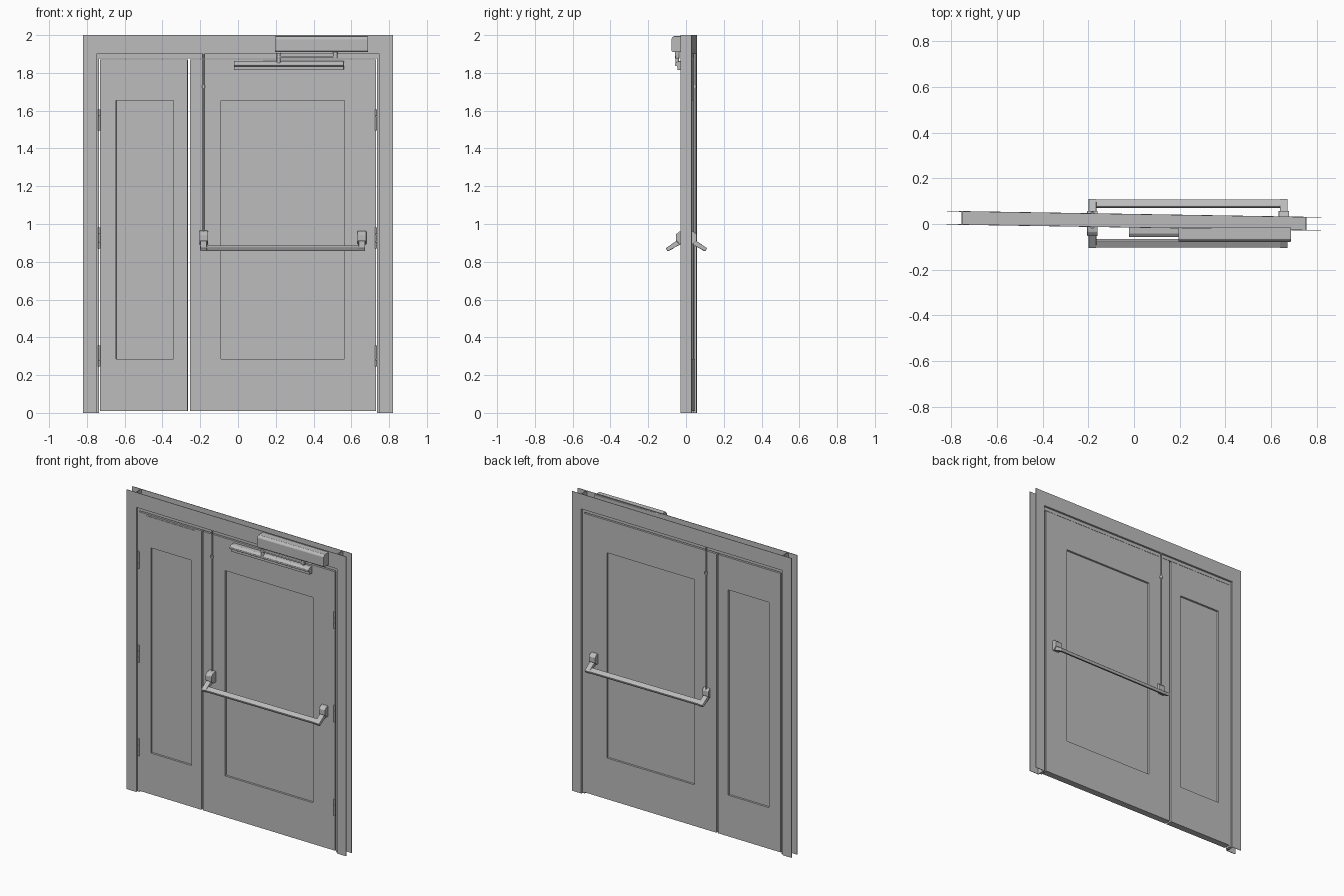
import bpy, bmesh, math
from mathutils import Matrix, Vector

if "Cube" in bpy.data.objects:
    bpy.data.objects.remove(bpy.data.objects["Cube"])

grey = bpy.data.materials.new("painted_grey_metal")
grey.diffuse_color = (0.5, 0.5, 0.5, 1)
grey.use_nodes = True
grey.node_tree.nodes["Principled BSDF"].inputs["Base Color"].default_value = grey.diffuse_color

# The frame and leaves sit about one degree out of square to the axes
SKEW = Matrix.Translation((0, 0.014, 0)) @ Matrix.Rotation(-0.0165, 4, 'Z')


def finish(name, bm, skew=False, bevel=0):
    bmesh.ops.recalc_face_normals(bm, faces=bm.faces)
    if skew:
        bm.transform(SKEW)
    me = bpy.data.meshes.new(name)
    bm.to_mesh(me)
    bm.free()
    me.materials.append(grey)
    ob = bpy.data.objects.new(name, me)
    bpy.context.collection.objects.link(ob)
    if bevel:
        mod = ob.modifiers.new("soft_edges", 'BEVEL')
        mod.width = bevel
        mod.segments = 2
    return ob


def add_box(bm, x, y, z):
    size = Matrix.Diagonal((x[1] - x[0], y[1] - y[0], z[1] - z[0], 1))
    mid = Vector((sum(x) / 2, sum(y) / 2, sum(z) / 2))
    return bmesh.ops.create_cube(bm, size=1, matrix=Matrix.Translation(mid) @ size)


def box(name, x, y, z, skew=True, bevel=0):
    bm = bmesh.new()
    add_box(bm, x, y, z)
    return finish(name, bm, skew, bevel)


def prism(name, profile, x, bevel=0):
    """Extrude a (y, z) profile along x."""
    bm = bmesh.new()
    face = bm.faces.new([bm.verts.new((x[0], y, z)) for y, z in profile])
    ext = bmesh.ops.extrude_face_region(bm, geom=[face])
    verts = [g for g in ext['geom'] if isinstance(g, bmesh.types.BMVert)]
    bmesh.ops.translate(bm, verts=verts, vec=(x[1] - x[0], 0, 0))
    return finish(name, bm, False, bevel)


def cylinder(name, x, y, z, r, skew=True, sides=12):
    bm = bmesh.new()
    bmesh.ops.create_cone(bm, cap_ends=True, segments=sides, radius1=r, radius2=r,
                          depth=z[1] - z[0], matrix=Matrix.Translation((x, y, sum(z) / 2)))
    ob = finish(name, bm, skew)
    bpy.context.view_layer.objects.active = ob
    ob.select_set(True)
    bpy.ops.object.shade_smooth_by_angle(angle=math.radians(40))
    ob.select_set(False)
    return ob


# Casing: a U-shaped sheet on the front and on the back
for side, y in (("front", -0.03), ("back", 0.03)):
    bm = bmesh.new()
    outline = [(-.82, 0), (-.82, 2), (.82, 2), (.82, 0), (.752, 0), (.752, 1.9), (-.752, 1.9), (-.752, 0)]
    f = bm.faces.new([bm.verts.new((px, y, pz)) for px, pz in outline])
    ext = bmesh.ops.extrude_face_region(bm, geom=[f])
    bmesh.ops.translate(bm, vec=(0, -math.copysign(.003, y), 0),
                        verts=[g for g in ext['geom'] if isinstance(g, bmesh.types.BMVert)])
    finish(side + "_casing", bm, True)

# Jamb linings and door stops
for side, s in (("left", -1), ("right", 1)):
    box(side + "_jamb_lining", sorted((s * .75, s * .755)), (-.028, .028), (0, 2))
    box(side + "_stop", sorted((s * .735, s * .752)), (-.017, .017), (0, 1.9))
box("head_lining", (-.752, .752), (-.028, .028), (1.9, 1.905))
box("head_stop", (-.75, .75), (-.017, .017), (1.877, 1.902))


# Door leaves with a recessed panel on both faces
def leaf(name, x, px, pz=(.285, 1.655)):
    bm = bmesh.new()
    add_box(bm, x, (-.022, .022), (.01, 1.872))
    for axis, cuts in (((1, 0, 0), px), ((0, 0, 1), pz)):
        for c in cuts:
            bmesh.ops.bisect_plane(bm, geom=bm.verts[:] + bm.edges[:] + bm.faces[:],
                                   plane_co=[c * a for a in axis], plane_no=axis)
    bm.normal_update()
    for s in (-1, 1):
        panel = [f for f in bm.faces if f.normal.y * s > .9
                 and px[0] < f.calc_center_median().x < px[1]
                 and pz[0] < f.calc_center_median().z < pz[1]]
        bmesh.ops.inset_region(bm, faces=panel, thickness=.001, depth=-.012)
    finish(name, bm, True)


leaf("narrow_leaf", (-.731, -.266), (-.645, -.34))
leaf("wide_leaf", (-.255, .731), (-.09, .565))
box("narrow_leaf_top_plate", (-.675, -.315), (-.025, -.02), (1.813, 1.862))

# Hinges: three split knuckles on each side
for side, x in (("left", -.734), ("right", .731)):
    for i, z in enumerate((.245, .87, 1.495)):
        for j in range(3):
            z0 = z + j * .038
            cylinder(f"{side}_hinge_{i}_knuckle_{j}", x, -.025, (z0, z0 + .036), .006)

# Push bars with end brackets and vertical latch rods, front and back
BRACKET = [(-.005, .965), (-.036, .96), (-.053, .945), (-.053, .912), (-.032, .892), (-.005, .892)]
ARM = [(-.107, .872), (-.098, .855), (-.02, .897), (-.03, .925)]
BAR = [(-.105, .873), (-.096, .855), (-.064, .872), (-.073, .889)]
for side, s in (("front", 1), ("back", -1)):
    def turned(prof):
        return [(y if s > 0 else .004 - y, z) for y, z in prof]
    for end, x in (("left", -.182), ("right", .656)):
        prism(f"{side}_{end}_bracket", turned(BRACKET), (x - .023, x + .023), .003)
        prism(f"{side}_{end}_arm", turned(ARM), (x - .017, x + .017), .003)
    prism(side + "_push_bar", turned(BAR), (-.2, .672), .005)
    cylinder(side + "_latch_rod", -.182, -s * .029, (.95, 1.9), .005)
    cylinder(side + "_rod_guide", -.182, -s * .029, (1.72, 1.735), .009)
    box(side + "_rod_guide_base", (-.188, -.176), sorted((-s * .02, -s * .03)), (1.722, 1.733))

# Overhead closer body, arm and slide track
prism("closer_body", [(-.015, 1.91), (-.07, 1.91), (-.078, 1.918), (-.078, 1.98),
                      (-.066, 1.994), (-.015, 1.994)], (.195, .688), .003)
prism("closer_track", [(-.012, 1.862), (-.042, 1.862), (-.058, 1.85), (-.058, 1.838),
                       (-.045, 1.834), (-.045, 1.816), (-.012, 1.816)], (-.022, .56), .002)
box("closer_arm", (.2, .53), (-.056, -.036), (1.879, 1.89), False, .002)
cylinder("closer_spindle", .515, -.046, (1.875, 1.915), .012, False)
cylinder("closer_arm_pin", .215, -.046, (1.85, 1.905), .01, False)
